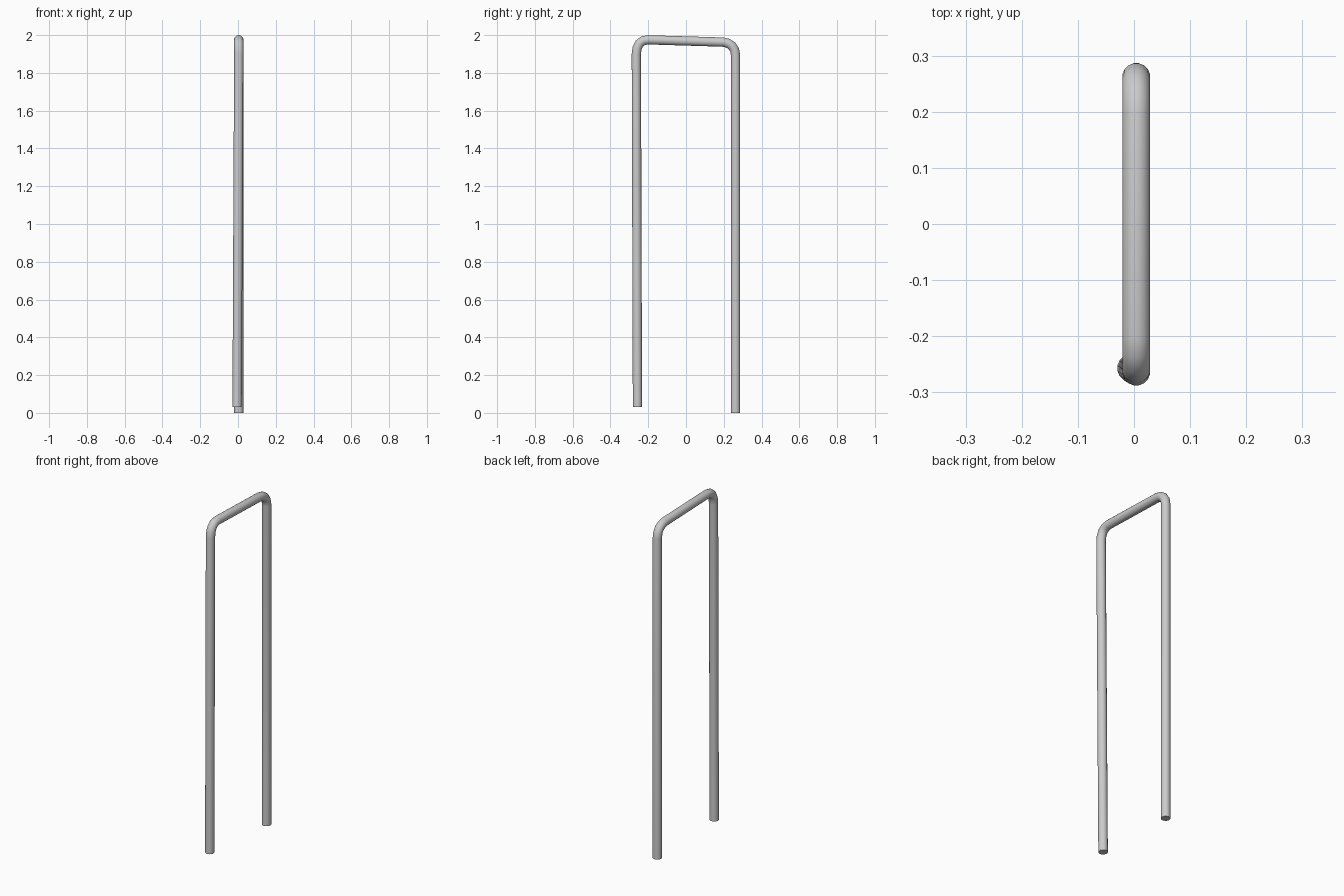
import bpy

if "Cube" in bpy.data.objects:
    bpy.data.objects.remove(bpy.data.objects["Cube"])

R = 0.025   # tube radius
X = 0.004   # plane of the hoop

# Centre line: slightly leaning short leg, rounded corner, sloping bar, rounded corner, long leg
path = [
    (-0.005, -0.257, 0.03),
    (X, -0.263, 1.90),
    (X, -0.259, 1.931),
    (X, -0.247, 1.955),
    (X, -0.228, 1.970),
    (X, -0.200, 1.975),
    (X, 0.195, 1.963),
    (X, 0.222, 1.957),
    (X, 0.243, 1.943),
    (X, 0.257, 1.922),
    (X, 0.262, 1.895),
    (X, 0.262, 0.0),
]

curve = bpy.data.curves.new("bent_tube_hoop", "CURVE")
curve.dimensions = "3D"
curve.bevel_depth = R
curve.bevel_resolution = 6
curve.use_fill_caps = True
spline = curve.splines.new("POLY")
spline.points.add(len(path) - 1)
for point, co in zip(spline.points, path):
    point.co = (*co, 1)

hoop = bpy.data.objects.new("bent_tube_hoop", curve)
bpy.context.collection.objects.link(hoop)

# Turn the tube into a mesh, smooth along its length with crisp end caps
bpy.context.view_layer.objects.active = hoop
hoop.select_set(True)
bpy.ops.object.convert(target="MESH")
bpy.ops.object.shade_smooth_by_angle(angle=0.7)
